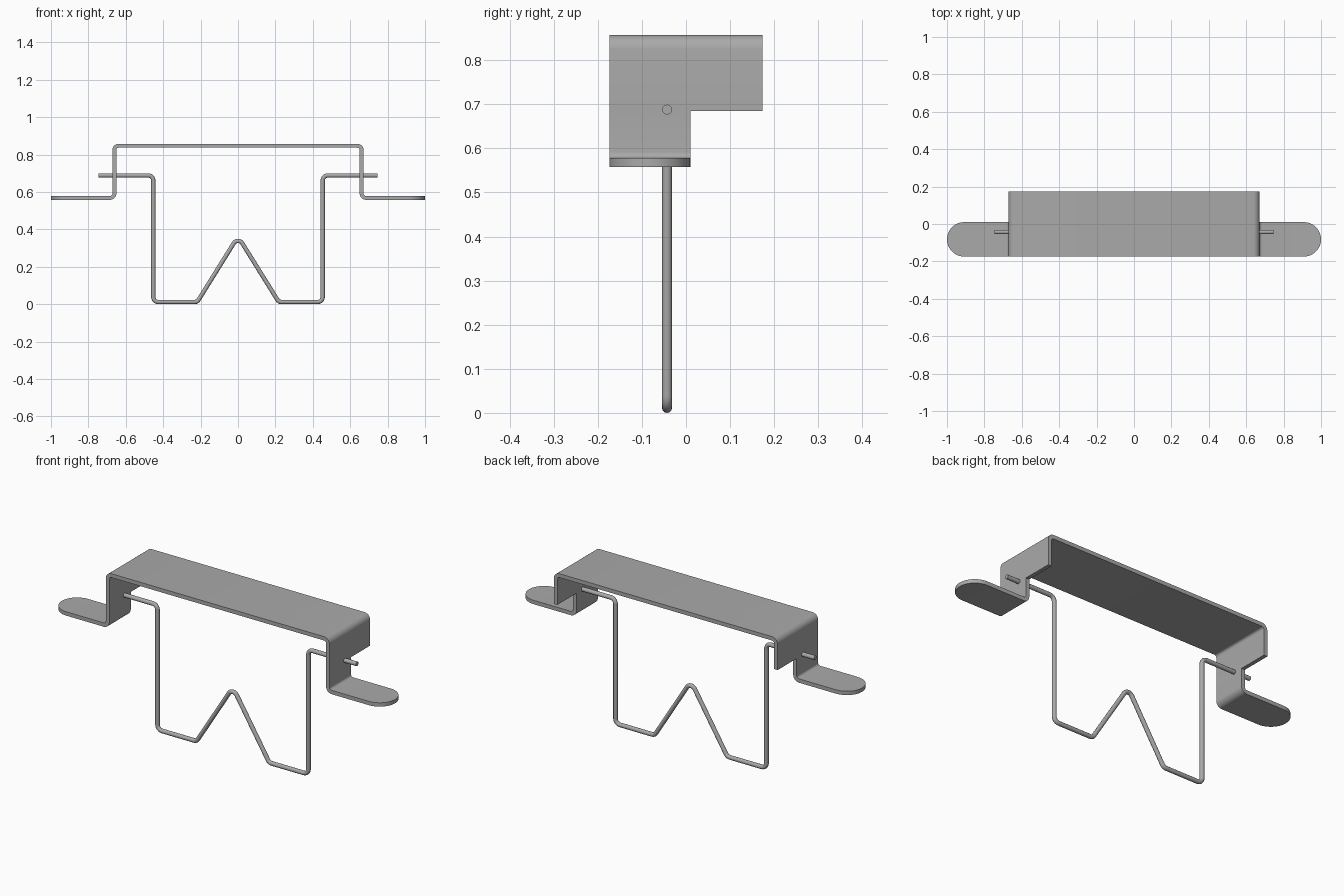
import bpy, bmesh, math
from mathutils import Vector

if "Cube" in bpy.data.objects:
    bpy.data.objects.remove(bpy.data.objects["Cube"])

steel = bpy.data.materials.new("steel grey")
steel.diffuse_color = (0.4, 0.4, 0.4, 1)
steel.use_nodes = True
steel.node_tree.nodes["Principled BSDF"].inputs["Base Color"].default_value = steel.diffuse_color


def fillet(points, radius, steps=6):
    """Round the interior corners of an (x, z) path with arcs."""
    pts = [Vector(p) for p in points]
    out = [pts[0]]
    for a, p, b in zip(pts, pts[1:], pts[2:]):
        u, v = (a - p).normalized(), (b - p).normalized()
        ang = u.angle(v)
        if ang > 3.1:                       # straight station, keep as is
            out.append(p)
            continue
        d = radius / math.tan(ang / 2)
        bis = (u + v).normalized()
        c = p + bis * radius / math.sin(ang / 2)
        s, e = p + u * d - c, p + v * d - c
        sweep = math.pi - ang
        for i in range(steps + 1):
            t = i / steps
            out.append(c + (s * math.sin((1 - t) * sweep) + e * math.sin(t * sweep)) / math.sin(sweep))
    return out + [pts[-1]]


# Bent sheet bracket: wide top, stepped sides, rounded outward tabs
Y0, YM, Y1 = -0.174, 0.01, 0.174
SX, TOP, TAB, STEP = 0.661, 0.847, 0.568, 0.685
R = (YM - Y0) / 2
half = [(-1 + R, TAB), (-SX, TAB), (-SX, STEP), (-SX, TOP)]
path = fillet(half + [(-x, z) for x, z in reversed(half)], 0.023)

bm = bmesh.new()
rows = [[bm.verts.new((p.x, y, p.y)) for y in (Y0, YM, Y1)] for p in path]
for a, b in zip(rows, rows[1:]):
    bm.faces.new((a[0], b[0], b[1], a[1]))
    if min(a[0].co.z, b[0].co.z) > STEP - 1e-4:
        bm.faces.new((a[1], b[1], b[2], a[2]))
for row, sx in ((rows[0], -1), (rows[-1], 1)):
    arc = [bm.verts.new((sx * (1 - R + R * math.sin(t)), (Y0 + YM) / 2 - R * math.cos(t), TAB))
           for t in [math.pi * i / 24 for i in range(1, 24)]]
    bm.faces.new([row[0]] + arc + [row[1]])
bmesh.ops.delete(bm, geom=[v for v in bm.verts if not v.link_faces], context='VERTS')
bmesh.ops.recalc_face_normals(bm, faces=bm.faces)
me = bpy.data.meshes.new("bracket")
bm.to_mesh(me)
bm.free()
bracket = bpy.data.objects.new("bracket", me)
bpy.context.collection.objects.link(bracket)
me.materials.append(steel)
sol = bracket.modifiers.new("thickness", 'SOLIDIFY')
sol.thickness = 0.021
sol.offset = 0
sol.use_even_offset = True

# Bent wire hanger passing through the bracket sides
WR, WY = 0.0115, -0.043
left = [(-0.745, 0.688), (-0.453, 0.688), (-0.453, WR), (-0.218, WR)]
wire_path = fillet(left + [(0, 0.362)] + [(-x, z) for x, z in reversed(left)], 0.027)
cu = bpy.data.curves.new("wire_hanger", 'CURVE')
cu.dimensions = '3D'
cu.bevel_depth = WR
cu.bevel_resolution = 4
cu.use_fill_caps = True
sp = cu.splines.new('POLY')
sp.points.add(len(wire_path) - 1)
for q, p in zip(sp.points, wire_path):
    q.co = (p.x, WY, p.y, 1)
wire = bpy.data.objects.new("wire_hanger", cu)
bpy.context.collection.objects.link(wire)
cu.materials.append(steel)

# Bake modifiers and curve to meshes, then shade smooth by angle
for ob in (bracket, wire):
    bpy.ops.object.select_all(action='DESELECT')
    ob.select_set(True)
    bpy.context.view_layer.objects.active = ob
    bpy.ops.object.convert(target='MESH')
    bpy.ops.object.shade_smooth_by_angle(angle=math.radians(35))
